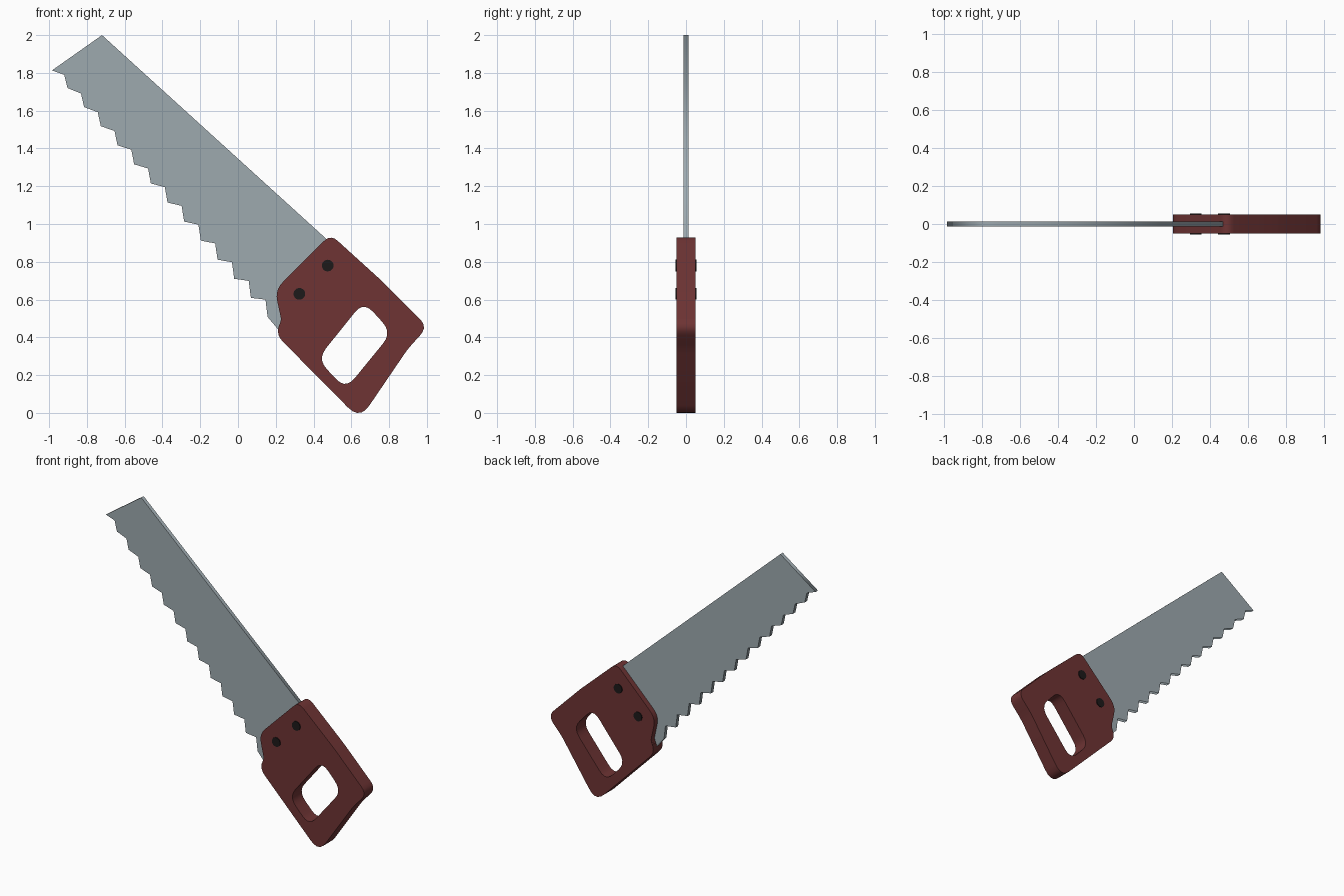
import bpy
import math
from mathutils import Vector

cube = bpy.data.objects.get("Cube")
if cube:
    bpy.data.objects.remove(cube, do_unlink=True)


def material(name, rgb):
    mat = bpy.data.materials.new(name)
    mat.use_nodes = True
    mat.diffuse_color = (*rgb, 1)
    mat.node_tree.nodes["Principled BSDF"].inputs["Base Color"].default_value = (*rgb, 1)
    return mat


steel = material("steel grey", (0.34, 0.40, 0.43))
wood = material("dark red wood", (0.156, 0.034, 0.034))
black = material("black metal", (0.012, 0.01, 0.01))


def rounded(corners, steps=5):
    """Round each (x, z, cut) corner with a short quadratic arc."""
    points = []
    for i, (x, z, cut) in enumerate(corners):
        p = Vector((x, z))
        before = Vector(corners[i - 1][:2])
        after = Vector(corners[(i + 1) % len(corners)][:2])
        a = p + (before - p).normalized() * cut
        b = p + (after - p).normalized() * cut
        for k in range(steps + 1):
            t = k / steps
            points.append(a * (1 - t) ** 2 + p * 2 * t * (1 - t) + b * t ** 2)
    return points


def plate(name, outlines, half_thickness, mat):
    """Extrude closed outlines in the xz plane; inner outlines become holes."""
    curve = bpy.data.curves.new(name, "CURVE")
    curve.dimensions = "2D"
    curve.fill_mode = "BOTH"
    curve.extrude = half_thickness
    for outline in outlines:
        spline = curve.splines.new("POLY")
        spline.points.add(len(outline) - 1)
        for point, (x, z) in zip(spline.points, outline):
            point.co = (x, z, 0, 1)
        spline.use_cyclic_u = True
    curve.materials.append(mat)
    obj = bpy.data.objects.new(name, curve)
    obj.rotation_euler.x = math.pi / 2
    bpy.context.collection.objects.link(obj)
    bpy.ops.object.select_all(action="DESELECT")
    obj.select_set(True)
    bpy.context.view_layer.objects.active = obj
    bpy.ops.object.convert(target="MESH")
    return obj


# Blade: straight back, square end and a regular row of stepped teeth
blade = [(0.48, 0.91), (-0.72, 2.0), (-0.985, 1.813)]
for i in range(13):
    blade += [(-0.92 + 0.0888 * i, 1.79 - 0.0992 * i),
              (-0.903 + 0.0883 * i, 1.72 - 0.101 * i)]
blade += [(0.21, 0.445), (0.3, 0.5)]
plate("blade", [blade], 0.013, steel)

# Handle: rounded body with a grip hole
body = [(0.49, 0.945, 0.05), (0.76, 0.70, 0.02), (1.005, 0.455, 0.06),
        (0.9, 0.34, 0.04), (0.645, -0.035, 0.09), (0.195, 0.42, 0.06),
        (0.23, 0.49, 0.02), (0.195, 0.65, 0.06)]
grip_hole = [(0.665, 0.59, 0.075), (0.815, 0.425, 0.075),
             (0.57, 0.125, 0.075), (0.42, 0.285, 0.075)]
plate("handle", [rounded(body), rounded(grip_hole)], 0.05, wood)

# Rivets passing through handle and blade
for name, x, z in (("upper_rivet", 0.475, 0.78), ("lower_rivet", 0.325, 0.63)):
    bpy.ops.mesh.primitive_cylinder_add(vertices=20, radius=0.031, depth=0.112,
                                        location=(x, 0, z),
                                        rotation=(math.pi / 2, 0, 0))
    rivet = bpy.context.object
    rivet.name = name
    rivet.data.materials.append(black)
    bpy.ops.object.shade_smooth_by_angle(angle=math.radians(30))
